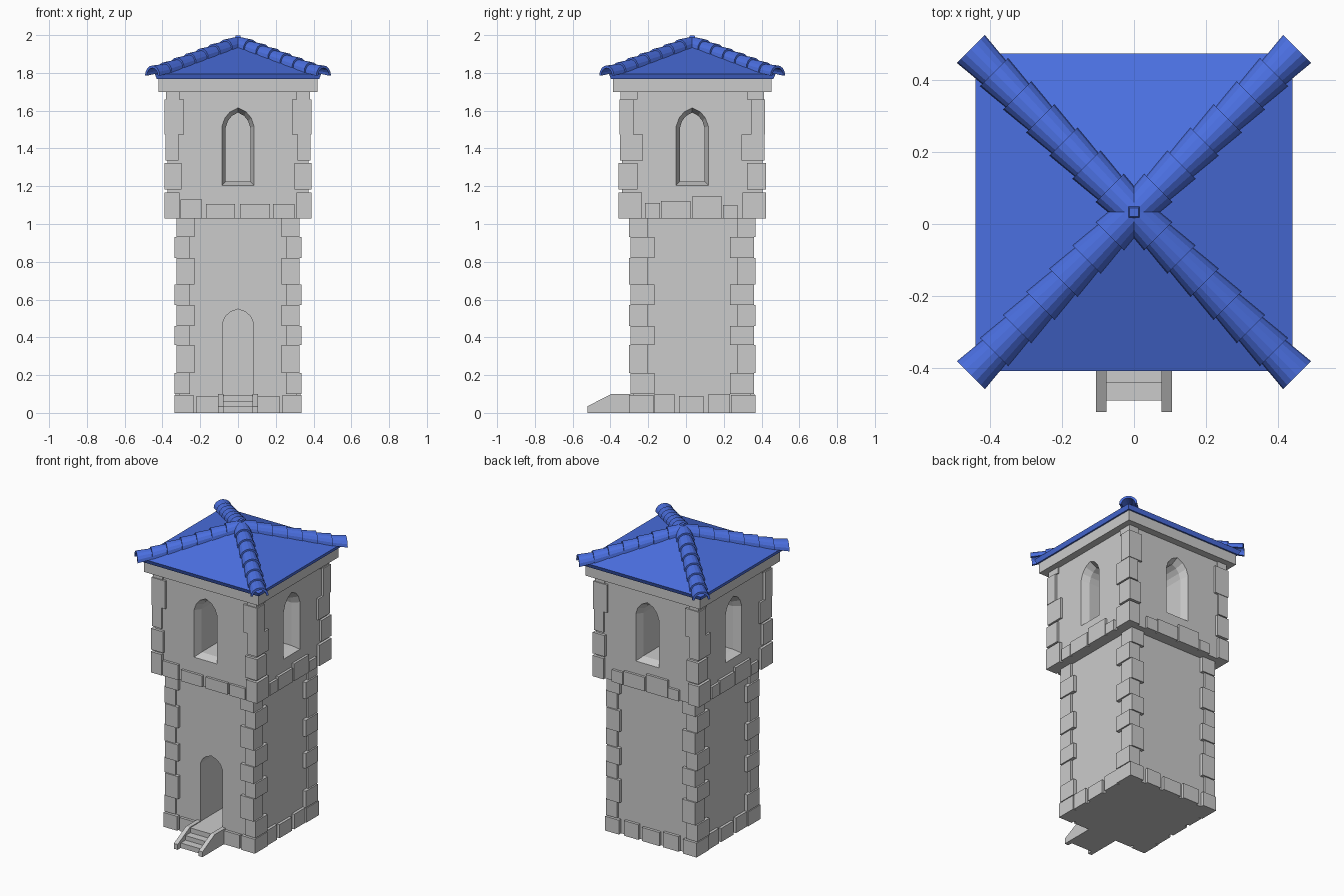
import bpy, bmesh, math
from mathutils import Matrix, Vector

if "Cube" in bpy.data.objects:
    bpy.data.objects.remove(bpy.data.objects["Cube"])

CY = 0.033          # tower axis sits slightly behind y = 0
AXIS = Matrix.Translation((0, CY, 0))


def finish(bm, name, mat=None):
    bmesh.ops.recalc_face_normals(bm, faces=bm.faces[:])
    me = bpy.data.meshes.new(name)
    bm.to_mesh(me)
    bm.free()
    ob = bpy.data.objects.new(name, me)
    bpy.context.collection.objects.link(ob)
    if mat:
        me.materials.append(mat)
    return ob


def add_box(bm, x0, x1, y0, y1, z0, z1, m=AXIS):
    size = Matrix.Diagonal((x1 - x0, y1 - y0, z1 - z0, 1))
    mid = Matrix.Translation(((x0 + x1) / 2, (y0 + y1) / 2, (z0 + z1) / 2))
    bmesh.ops.create_cube(bm, size=1, matrix=m @ mid @ size)


def loft(bm, rings, m=AXIS, closed=False):
    """Skin a list of equal-length point rings; cap the ends or join them."""
    vs = [[bm.verts.new(m @ Vector(p)) for p in r] for r in rings]
    n = len(vs[0])
    for a, b in zip(vs, vs[1:]):
        for i in range(n):
            j = (i + 1) % n
            bm.faces.new((a[i], a[j], b[j], b[i]))
    bm.faces.new(vs[0])
    bm.faces.new(vs[-1])


def turn(k):
    return AXIS @ Matrix.Rotation(k * math.pi / 2, 4, 'Z')


def square(h, z):
    return [(-h, -h, z), (h, -h, z), (h, h, z), (-h, h, z)]


def arch(w, zb, zs, zt, y):
    h = zt - zs
    right = [(w, zb), (w, zs), (0.82 * w, zs + 0.45 * h), (0.5 * w, zs + 0.78 * h)]
    pts = right + [(0, zt)] + [(-x, z) for x, z in reversed(right)]
    return [(x, y, z) for x, z in pts]


def cut(target, bm, name):
    c = finish(bm, name)
    c.hide_render = True
    c.hide_set(True)
    mod = target.modifiers.new(name, 'BOOLEAN')
    mod.operation = 'DIFFERENCE'
    mod.solver = 'EXACT'
    mod.object = c


# Walls
LOW, UP = 0.312, 0.372
bm = bmesh.new()
add_box(bm, -LOW, LOW, -LOW, LOW, 0, 1.03)
lower_wall = finish(bm, "lower_wall")
bm = bmesh.new()
add_box(bm, -UP, UP, -UP, UP, 1.03, 1.71)
upper_wall = finish(bm, "upper_wall")

# Door opening and four splayed window recesses
bm = bmesh.new()
loft(bm, [arch(0.08, 0.095, 0.48, 0.55, y) for y in (-0.4, 0.2)])
cut(lower_wall, bm, "door_cutter")
bm = bmesh.new()
for k in range(4):
    loft(bm, [arch(0.093, 1.197, 1.52, 1.625, -UP - 0.02),
              arch(0.065, 1.225, 1.51, 1.59, -UP + 0.05),
              arch(0.065, 1.225, 1.51, 1.59, -0.13)], turn(k))
cut(upper_wall, bm, "window_cutter")


# Corner stones: (z0, z1, inner x, inner y, outer x, outer y), mirrored to 4 corners
def quoins(name, rows):
    bm = bmesh.new()
    for z0, z1, ix, iy, ox, oy in rows:
        for sx in (-1, 1):
            for sy in (-1, 1):
                xs, ys = sorted((sx * ix, sx * ox)), sorted((sy * iy, sy * oy))
                add_box(bm, *xs, *ys, z0, z1)
    return finish(bm, name)


levels = [0.10, 0.21, 0.36, 0.46, 0.57, 0.68, 0.82, 0.93, 1.03]
rows = [(0, 0.095, 0.235, 0.205, 0.335, 0.335)]
for i, (z0, z1) in enumerate(zip(levels, levels[1:])):
    rows.append((z0, z1, 0.23, 0.237, 0.325, 0.335) if i % 2 else
                (z0, z1, 0.255, 0.20, 0.335, 0.326))
quoins("lower_corner_stones", rows)
quoins("upper_corner_stones", [
    (1.03, 1.168, 0.31, 0.265, 0.39, 0.39),
    (1.182, 1.322, 0.30, 0.29, 0.388, 0.39),
    (1.335, 1.475, 0.315, 0.26, 0.385, 0.382),
    (1.475, 1.66, 0.287, 0.31, 0.388, 0.386),
    (1.66, 1.70, 0.31, 0.29, 0.38, 0.38)])


# Courses of face stones: front layout on the front, side layout on the rest
def course(name, wall, out, z0, front, side):
    bm = bmesh.new()
    for k in range(4):
        for u0, u1, z1 in (side if k else front):
            add_box(bm, u0, u1, -out, -wall + 0.02, z0, z1, turn(k))
    return finish(bm, name)


course("base_stones", LOW, 0.33, 0,
       [(-0.22, -0.085, 0.09), (0.085, 0.22, 0.09)],
       [(-0.20, -0.095, 0.10), (-0.07, 0.06, 0.09), (0.085, 0.20, 0.10)])
course("upper_base_stones", UP, 0.388, 1.03,
       [(-0.305, -0.19, 1.13), (-0.17, -0.015, 1.105),
        (0.01, 0.17, 1.105), (0.185, 0.30, 1.105)],
       [(-0.25, -0.17, 1.11), (-0.165, -0.01, 1.122),
        (0, 0.158, 1.145), (0.163, 0.24, 1.10)])

# Entrance steps and sloping side rails (world y)
I = Matrix.Identity(4)
bm = bmesh.new()
for y, z in ((-0.49, 0.033), (-0.44, 0.063), (-0.39, 0.095)):
    add_box(bm, -0.08, 0.08, y, -0.27, 0, z, I)
finish(bm, "entrance_steps")
bm = bmesh.new()
side = [(-0.522, 0), (-0.522, 0.035), (-0.395, 0.10), (-0.27, 0.10), (-0.27, 0)]
for x0 in (-0.105, 0.077):
    loft(bm, [[(x, y, z) for y, z in side] for x in (x0, x0 + 0.028)], I)
finish(bm, "step_rails")

# Cornice
bm = bmesh.new()
add_box(bm, -0.42, 0.42, -0.42, 0.42, 1.70, 1.775)
finish(bm, "cornice")

# Pyramid roof
blue = bpy.data.materials.new("roof_blue")
blue.diffuse_color = (0.07, 0.16, 0.75, 1)
blue.use_nodes = True
blue.node_tree.nodes["Principled BSDF"].inputs["Base Color"].default_value = blue.diffuse_color
bm = bmesh.new()
loft(bm, [square(0.43, 1.768), square(0.441, 1.795), square(0.002, 1.96)], AXIS)
finish(bm, "roof", blue)

# Ridge tiles: overlapping tapered half-barrels down each hip
bm = bmesh.new()
COUNT, END, SEG = 7, 0.637, 8


def tile_ring(r, rad, height, base):
    arc = [math.pi * i / SEG for i in range(SEG + 1)]
    ring = [(r, rad * math.cos(a), base + height * math.sin(a)) for a in arc]
    return ring + [(r, (rad - 0.014) * math.cos(a), base + (height - 0.014) * math.sin(a))
                   for a in reversed(arc)]


for k in range(4):
    for i in range(COUNT):
        r0, r1 = END * i / COUNT, END * (i + 1) / COUNT
        b0, b1 = (1.946 - 0.265 * r for r in (r0, r1))
        lift = 0.008 if i == COUNT - 1 else 0.002
        loft(bm, [tile_ring(r0, 0.046, 0.046, b0),
                  tile_ring(r1 + 0.004, 0.055, 0.054, b1 + lift)], turn(k + 0.5))
# small finial plug where the four hips meet
loft(bm, [square(0.03, 1.95), square(0.012, 1.998)])
finish(bm, "ridge_tiles", blue)
